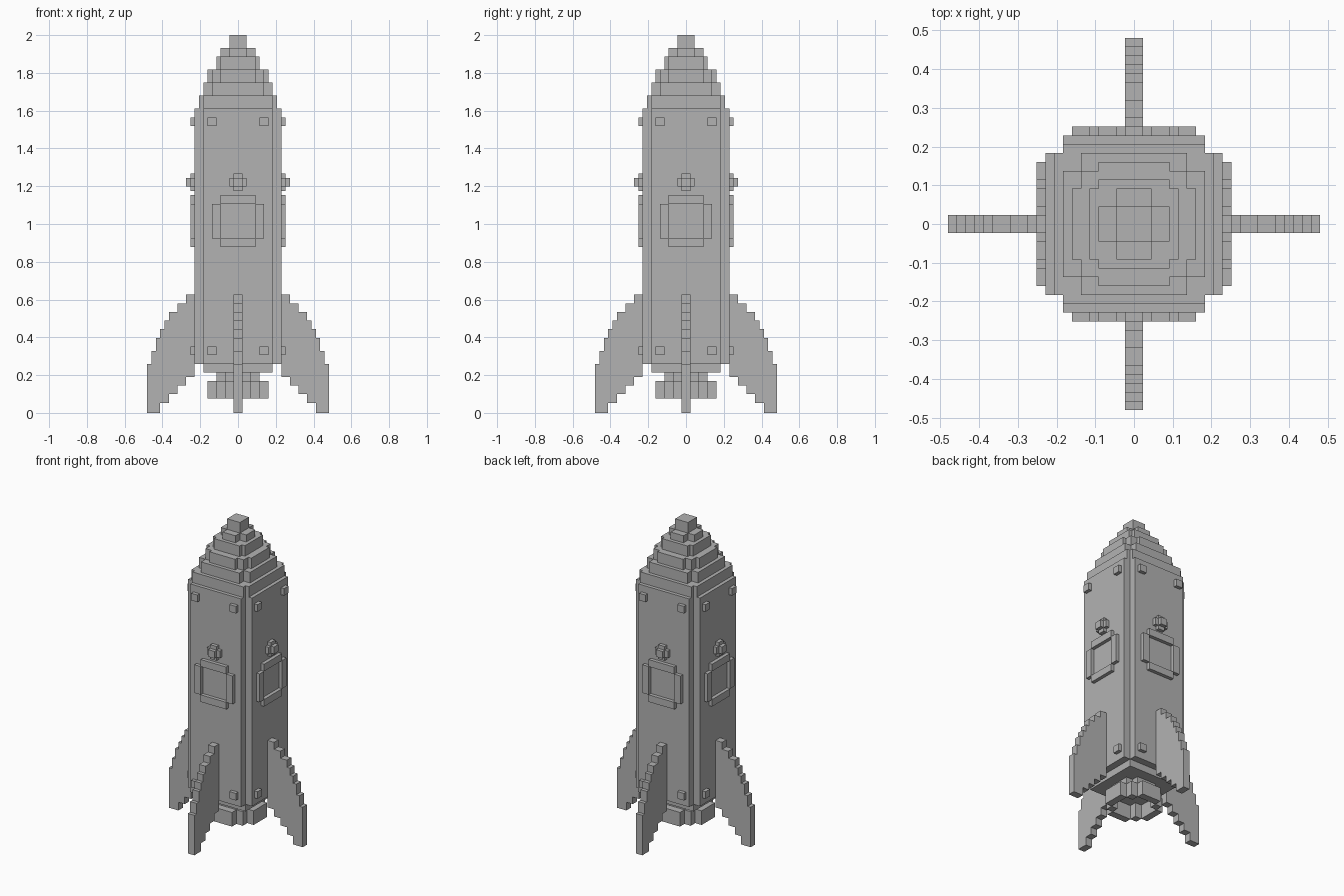
import bpy, bmesh
from mathutils import Matrix
from math import pi

cube = bpy.data.objects.get("Cube")
if cube:
    bpy.data.objects.remove(cube, do_unlink=True)

V = 0.0229                # block size
TOP = 87                  # top of the nose in blocks
LIFT = 2.0 - TOP * V      # fin feet reach slightly below block zero
FOOT = -LIFT / V

grey = bpy.data.materials.new("plain_grey")
grey.use_nodes = True
COLOUR = (0.45, 0.45, 0.45, 1)
grey.diffuse_color = COLOUR
grey.node_tree.nodes["Principled BSDF"].inputs["Base Color"].default_value = COLOUR


def finish(name, bm, turn=0):
    """Scale from blocks to units, turn about z and link the object."""
    bmesh.ops.recalc_face_normals(bm, faces=bm.faces)
    bm.transform(Matrix.Translation((0, 0, LIFT)) @ Matrix.Rotation(turn * pi / 2, 4, 'Z')
                 @ Matrix.Scale(V, 4))
    mesh = bpy.data.meshes.new(name)
    bm.to_mesh(mesh)
    bm.free()
    mesh.materials.append(grey)
    obj = bpy.data.objects.new(name, mesh)
    bpy.context.collection.objects.link(obj)
    return obj


def extrude(bm, points, offset):
    face = bm.faces.new([bm.verts.new(p) for p in points])
    moved = bmesh.ops.extrude_face_region(bm, geom=[face], use_keep_orig=True)
    verts = [g for g in moved["geom"] if isinstance(g, bmesh.types.BMVert)]
    bmesh.ops.translate(bm, verts=verts, vec=offset)


def layer(name, corners, z0, z1):
    """Stepped plan: outer corners of one quadrant, repeated four times."""
    quadrant = []
    for i, (x, y) in enumerate(corners):
        quadrant.append((x, y))
        if i + 1 < len(corners):
            quadrant.append((corners[i + 1][0], y))
    plan = []
    for _ in range(4):
        plan += quadrant
        quadrant = [(-y, x) for x, y in quadrant]
    bm = bmesh.new()
    extrude(bm, [(x, y, z0) for x, y in plan], (0, 0, z1 - z0))
    finish(name, bm)


def boxes(name, items, turn):
    """Boxes given as x range, y range, z range."""
    bm = bmesh.new()
    for x0, x1, y0, y1, z0, z1 in items:
        extrude(bm, [(x0, y0, z0), (x1, y0, z0), (x1, y1, z0), (x0, y1, z0)],
                (0, 0, z1 - z0))
    finish(name, bm, turn)


# Hull, engine neck and stepped nose
layer("engine_neck", [(5, 3), (3, 5)], 7, 9)
layer("base_plate", [(8, 8)], 9, 11)
layer("hull", [(10, 8), (8, 10)], 11, 70)
layer("nose_tier_1", [(9, 8), (8, 9)], 70, 73)
layer("nose_tier_2", [(8, 6), (6, 8)], 73, 76)
layer("nose_tier_3", [(7, 4), (6, 6), (4, 7)], 76, 79)
layer("nose_tier_4", [(5, 4), (4, 5)], 79, 82)
layer("nose_tier_5", [(4, 2), (2, 4)], 82, 84)
layer("nose_tip", [(2, 2)], 84, TOP)

# Fin steps: reach and lower height outside, reach and upper height inside
OUTER = [(12, 25), (14, 23), (16, 21), (17, 19), (18, 17), (19, 14), (20, 11), (21, FOOT)]
INNER = [(18, 2), (16, 4), (14, 6), (12, 8)]


def fin(name, turn):
    path = [(10, 27)]
    z = 27
    for reach, low in OUTER:
        path += [(reach, z), (reach, low)]
        z = low
    for reach, high in INNER:
        path += [(reach, z), (reach, high)]
        z = high
    path.append((10, z))
    bm = bmesh.new()
    extrude(bm, [(-1, -r, h) for r, h in path], (2, 0, 0))
    finish(name, bm, turn)


# Details repeated on each of the four sides
for turn, side in enumerate(("front", "left", "back", "right")):
    fin(side + "_fin", turn)
    boxes(side + "_nozzle_segment", [(-3, 3, -7, -5, 3, 7), (3, 5, -5, -3, 3, 7)], turn)
    boxes(side + "_rivets", [(x, x + 2, -11, -10, z, z + 2)
                             for x in (-7, 5) for z in (13, 66)], turn)
    boxes(side + "_window_frame", [(-6, -4, -11, -10, 40, 48), (4, 6, -11, -10, 40, 48),
                                   (-4, 4, -11, -10, 38, 40), (-4, 4, -11, -10, 48, 50)], turn)
    boxes(side + "_lamp", [(-1, 1, -11, -10, 51, 55), (-2, -1, -11, -10, 52, 54),
                           (1, 2, -11, -10, 52, 54), (-1, 1, -12, -11, 52, 54)], turn)
